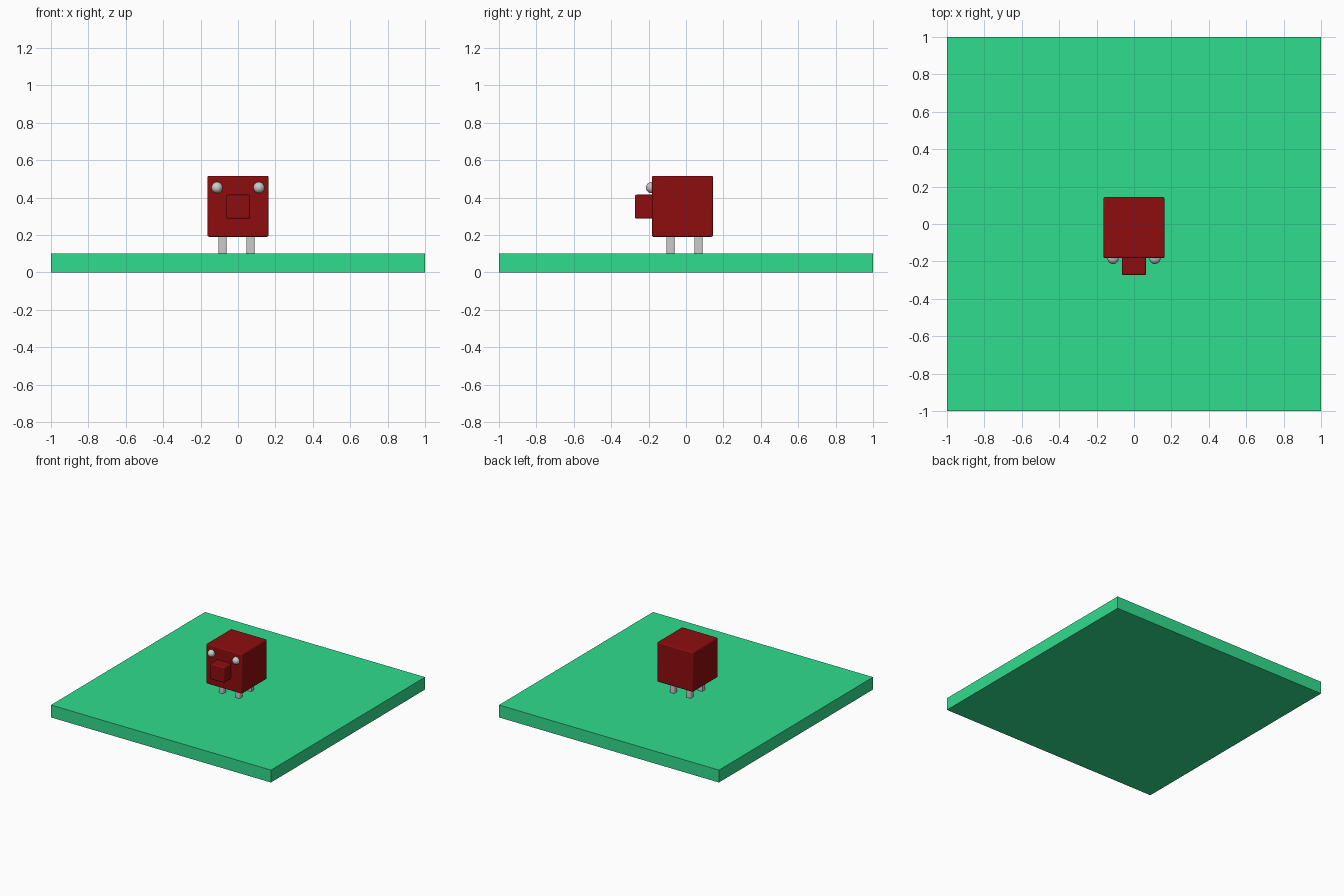
import bpy
from math import radians

if "Cube" in bpy.data.objects:
    bpy.data.objects.remove(bpy.data.objects["Cube"])


def material(name, rgb):
    m = bpy.data.materials.new(name)
    m.diffuse_color = (*rgb, 1)
    m.use_nodes = True
    m.node_tree.nodes["Principled BSDF"].inputs["Base Color"].default_value = m.diffuse_color
    return m


def box(name, lo, hi, mat=None, bevel=0.0):
    """Box between two corners, with optional rounded edges."""
    bpy.ops.mesh.primitive_cube_add(size=1, location=[(a + b) / 2 for a, b in zip(lo, hi)])
    ob = bpy.context.object
    ob.name = name
    ob.scale = [b - a for a, b in zip(lo, hi)]
    bpy.ops.object.transform_apply(location=False, rotation=False, scale=True)
    if mat:
        ob.data.materials.append(mat)
    if bevel:
        mod = ob.modifiers.new("rounded_edges", 'BEVEL')
        mod.width = bevel
        mod.segments = 3
        bpy.ops.object.shade_smooth_by_angle(angle=radians(35))
    return ob


green = material("grass_green", (0.03, 0.72, 0.27))
red = material("dark_red", (0.27, 0.004, 0.005))

# Ground slab
box("ground_slab", (-1, -1, 0), (1, 1, 0.102), green)

# Body and snout
box("body", (-0.163, -0.182, 0.19), (0.163, 0.144, 0.516), red, 0.008)
box("snout", (-0.064, -0.273, 0.287), (0.064, -0.165, 0.415), red, 0.008)

# Eyes
for side, x in (("left", -0.112), ("right", 0.112)):
    bpy.ops.mesh.primitive_uv_sphere_add(segments=32, ring_count=16, radius=0.03,
                                         location=(x, -0.184, 0.453))
    bpy.context.object.name = side + "_eye"
    bpy.ops.object.shade_smooth()

# Four legs
for row, y in (("front", -0.083), ("back", 0.067)):
    for side, x in (("left", -0.083), ("right", 0.067)):
        box(f"{row}_{side}_leg", (x - 0.021, y - 0.021, 0.098),
            (x + 0.021, y + 0.021, 0.2), None, 0.006)
